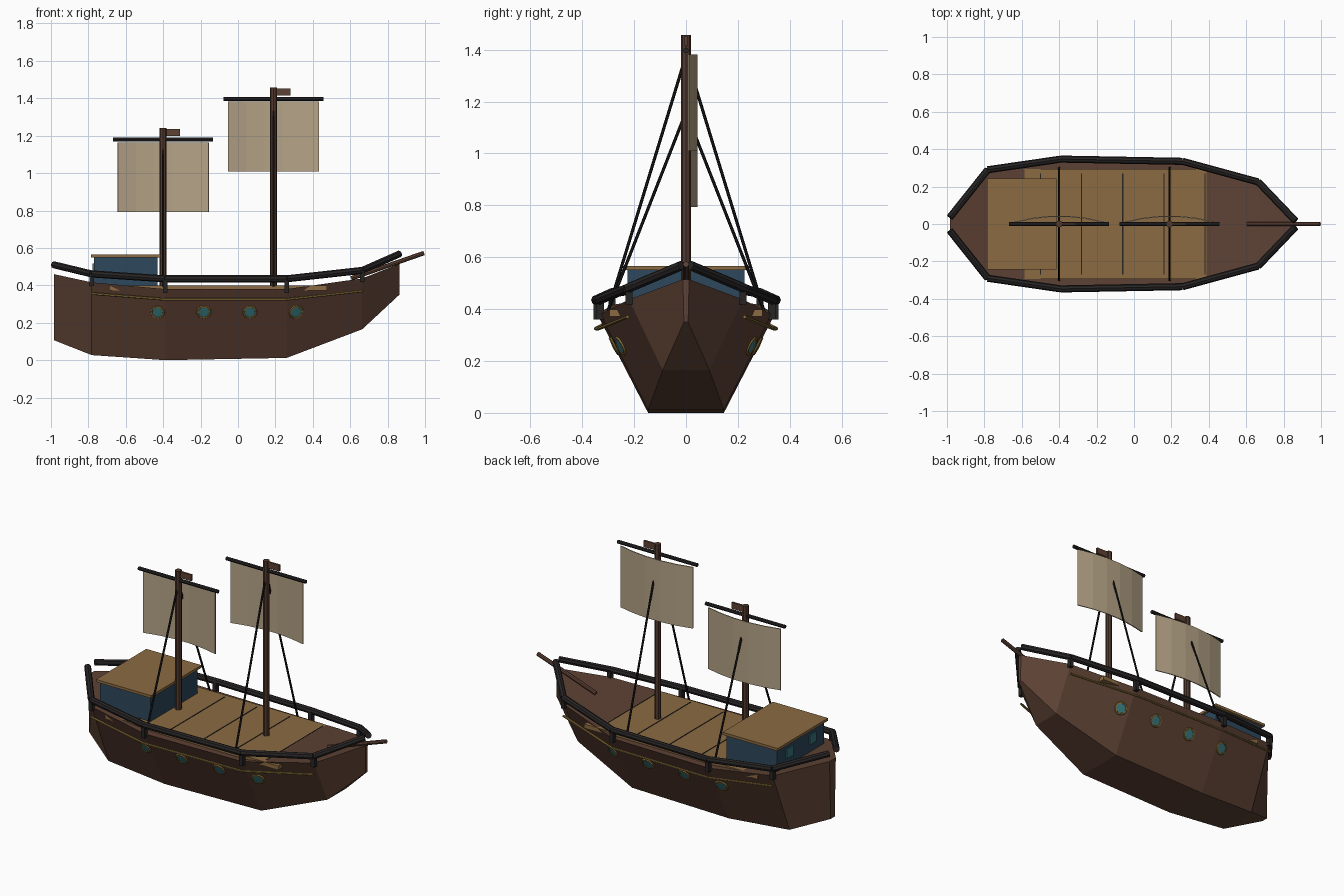
import bpy, bmesh, math
from mathutils import Vector

if "Cube" in bpy.data.objects:
    bpy.data.objects.remove(bpy.data.objects["Cube"], do_unlink=True)


def material(name, r, g, b):
    m = bpy.data.materials.new(name)
    m.use_nodes = True
    m.diffuse_color = (r, g, b, 1)
    m.node_tree.nodes["Principled BSDF"].inputs["Base Color"].default_value = (r, g, b, 1)
    return m


HULL = material("hull brown", .11, .053, .034)
MAST = material("mast brown", .085, .042, .027)
TAN = material("deck tan", .26, .147, .055)
DARK = material("rail dark", .02, .017, .017)
ROPE = material("rope black", .009, .009, .009)
CLOTH = material("sail cloth", .46, .365, .24)
BLUE = material("cabin blue", .026, .063, .104)
GOLD = material("trim gold", .25, .16, .04)
GLASS = material("glass teal", .04, .19, .21)


def finish(name, bm, mat):
    bmesh.ops.recalc_face_normals(bm, faces=bm.faces)
    mesh = bpy.data.meshes.new(name)
    bm.to_mesh(mesh)
    bm.free()
    mesh.materials.append(mat)
    obj = bpy.data.objects.new(name, mesh)
    bpy.context.collection.objects.link(obj)
    return obj


def box(name, lo, hi, mat):
    bm = bmesh.new()
    bmesh.ops.create_cube(bm, size=1)
    for v in bm.verts:
        v.co = [lo[i] + (v.co[i] + .5) * (hi[i] - lo[i]) for i in range(3)]
    return finish(name, bm, mat)


def rod(name, points, radius, mat, sides=8):
    """Straight cylinders joined end to end along the points."""
    bm = bmesh.new()
    for a, b in zip(points, points[1:]):
        a, b = Vector(a), Vector(b)
        d = b - a
        made = bmesh.ops.create_cone(bm, cap_ends=True, segments=sides, radius1=radius,
                                     radius2=radius, depth=d.length)
        turn = d.to_track_quat('Z', 'Y')
        for v in made["verts"]:
            v.co = turn @ v.co + (a + b) / 2
    return finish(name, bm, mat)


# Hull stations: x, sheer half width, sheer z, chine half width, chine z
STATIONS = [(-.985, .03, .46, .02, .107), (-.782, .285, .416, .125, .027),
            (-.39, .342, .38, .146, 0), (.26, .33, .38, .146, .012),
            (.664, .22, .437, .09, .165), (.863, .012, .515, .008, .35)]

bm = bmesh.new()
rings = [[bm.verts.new(p) for p in ((x, -w, z), (x, w, z), (x, c, b), (x, -c, b))]
         for x, w, z, c, b in STATIONS]
for a, b in zip(rings, rings[1:]):
    for i in range(4):
        j = (i + 1) % 4
        bm.faces.new((a[i], a[j], b[j], b[i]))
bm.faces.new(rings[0])
bm.faces.new(rings[-1])
finish("hull", bm, HULL)

# Deck and plank seams
box("deck", (-.685, -.295, .372), (.477, .295, .398), TAN)
for i in range(5):
    x = -.5 + .22 * i
    box("deck_seam", (x - .003, -.27, .39), (x + .003, .27, .4), DARK)

# Cabin
box("cabin_walls", (-.77, -.225, .38), (-.43, .225, .552), BLUE)
box("cabin_roof", (-.785, -.242, .55), (-.415, .242, .566), TAN)
for y in (-.11, .11):
    box("cabin_window", (-.777, y - .032, .462), (-.769, y + .032, .518), GLASS)

# Rails, posts and gold trim on both sides
RAIL_RISE = (.05, .045, .055, .055, .043, .053)
for s in (-1, 1):
    rail = [(x, s * (w + .005), z + r) for (x, w, z, c, b), r in zip(STATIONS, RAIL_RISE)]
    rod("rail", rail, .019, DARK)
    for (x, w, z, c, b), top in zip(STATIONS[1:5], rail[1:5]):
        box("rail_post", (x - .012, s * w - .014, z - .02), (x + .012, s * w + .014, top[2]), DARK)
    trim = [(x, s * (w + .006), z - d) for (x, w, z, c, b), d
            in zip(STATIONS[1:5], (.06, .055, .055, .067))]
    rod("gold_trim", trim, .007, GOLD, 6)


def hull_side(x, z):
    """Half width of the hull at a given length and height."""
    for p, q in zip(STATIONS, STATIONS[1:]):
        if p[0] <= x <= q[0]:
            t = (x - p[0]) / (q[0] - p[0])
            w, top, c, low = [p[i] + t * (q[i] - p[i]) for i in range(1, 5)]
            return c + (w - c) * (z - low) / (top - low)


def ring(name, centre, normal, major, minor, mat, segments=16, sides=6):
    bm = bmesh.new()
    turn = normal.to_track_quat('Z', 'Y')
    loops = []
    for i in range(segments):
        a = math.tau * i / segments
        loop = []
        for k in range(sides):
            t = math.tau * k / sides
            r = major + minor * math.cos(t)
            p = Vector((r * math.cos(a), r * math.sin(a), minor * math.sin(t)))
            loop.append(bm.verts.new(centre + turn @ p))
        loops.append(loop)
    for i in range(segments):
        a, b = loops[i], loops[(i + 1) % segments]
        for k in range(sides):
            n = (k + 1) % sides
            bm.faces.new((a[k], a[n], b[n], b[k]))
    return finish(name, bm, mat)


# Portholes
for s in (-1, 1):
    for i in range(4):
        x, z = -.43 + .247 * i, .258
        y = hull_side(x, z)
        slope = (hull_side(x, z + .05) - y) / .05
        taper = (hull_side(x + .01, z) - hull_side(x - .01, z)) / .02
        out = Vector((-taper, s, -slope)).normalized()
        spot = Vector((x, s * y, z))
        ring("porthole_ring", spot, out, .033, .007, GOLD)
        rod("porthole_glass", [spot - out * .003, spot + out * .004], .03, GLASS, 16)


def sail(x, low, high, half=.243, columns=5):
    bm = bmesh.new()
    pairs = []
    for i in range(columns + 1):
        u = 2 * i / columns - 1
        y = .008 + .034 * (1 - u * u)
        pairs.append([bm.verts.new((x + u * half, y, z)) for z in (low, high)])
    for a, b in zip(pairs, pairs[1:]):
        bm.faces.new((a[0], b[0], b[1], a[1]))
    obj = finish("sail", bm, CLOTH)
    mod = obj.modifiers.new("thickness", 'SOLIDIFY')
    mod.thickness = .006
    mod.offset = 0


# Masts with yards, sails, pennants and shrouds
for x, top in ((-.4, 1.24), (.19, 1.457)):
    yard = top - .06
    rod("mast", [(x, 0, .36), (x, 0, top)], .019, MAST)
    rod("yard", [(x - .267, 0, yard), (x + .267, 0, yard)], .011, DARK)
    sail(x, yard - .387, yard - .015)
    box("pennant", (x + .01, -.006, top - .042), (x + .09, .006, top - .004), HULL)
    for s in (-1, 1):
        rod("shroud", [(x, 0, top - .08), (x, s * .3, .395)], .006, ROPE, 6)

# Bowsprit
rod("bowsprit", [(.605, 0, .437), (.995, 0, .573)], .012, HULL)
